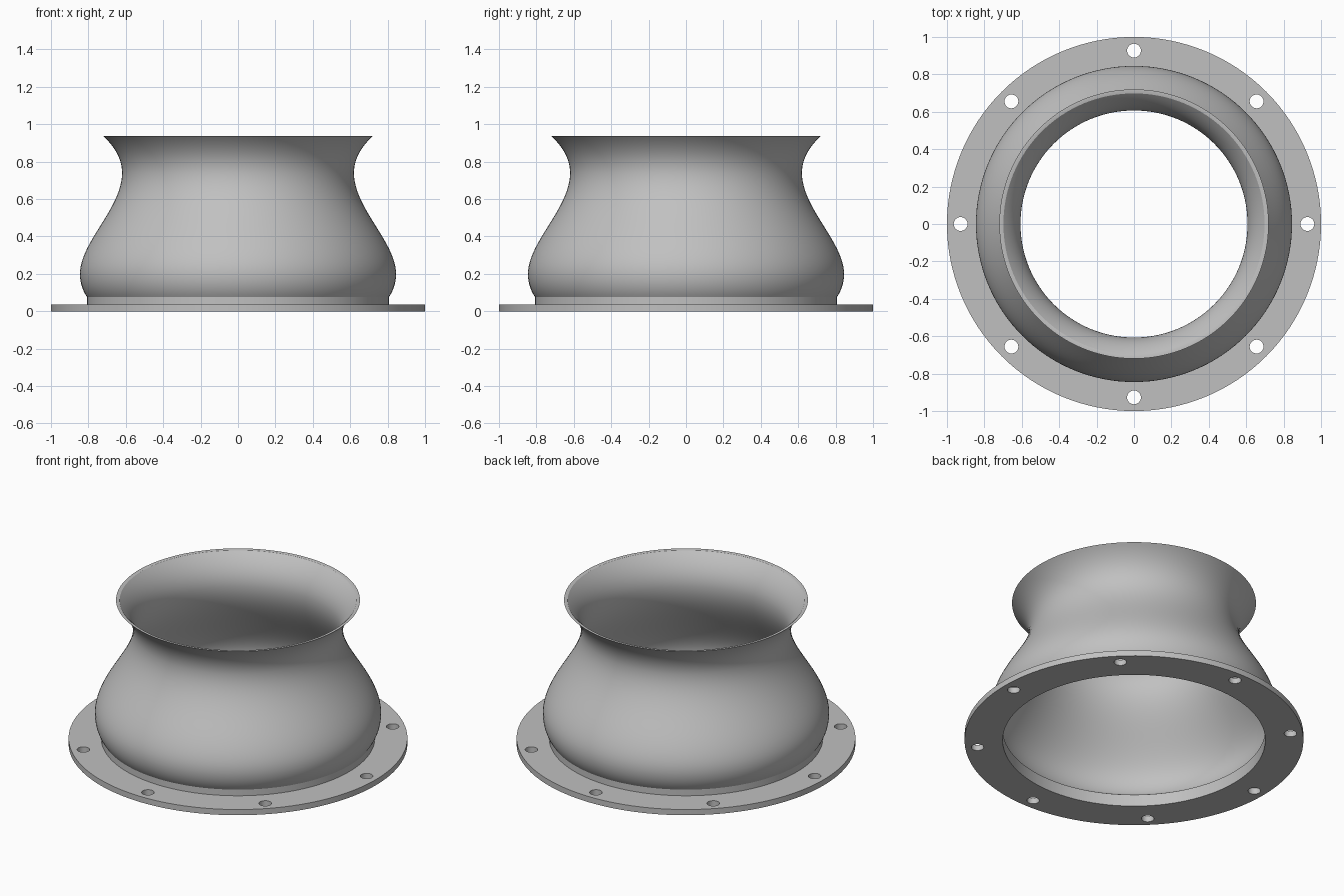
import bpy, bmesh, math
from mathutils import Vector, geometry

cube = bpy.data.objects.get("Cube")
if cube:
    bpy.data.objects.remove(cube, do_unlink=True)

SEGMENTS = 128
FLANGE_TOP = 0.037
COLLAR_TOP = 0.077
RIM_TOP = 0.936
BORE = 0.775
WALL = 0.013

grey = bpy.data.materials.new("cast_grey")
grey.use_nodes = True
colour = (0.53, 0.53, 0.53, 1)
grey.diffuse_color = colour
grey.node_tree.nodes["Principled BSDF"].inputs["Base Color"].default_value = colour


def add_object(name, bm):
    bmesh.ops.recalc_face_normals(bm, faces=bm.faces)
    mesh = bpy.data.meshes.new(name)
    bm.to_mesh(mesh)
    bm.free()
    mesh.materials.append(grey)
    obj = bpy.data.objects.new(name, mesh)
    bpy.context.collection.objects.link(obj)
    return obj


def revolve(name, profile):
    """Turn a closed (radius, z) outline around the z axis."""
    bm = bmesh.new()
    rings = []
    for i in range(SEGMENTS):
        a = 2 * math.pi * i / SEGMENTS
        rings.append([bm.verts.new((r * math.cos(a), r * math.sin(a), z)) for r, z in profile])
    n = len(profile)
    for i in range(SEGMENTS):
        here, there = rings[i], rings[(i + 1) % SEGMENTS]
        for j in range(n):
            k = (j + 1) % n
            bm.faces.new((here[j], there[j], there[k], here[k]))
    return add_object(name, bm)


def activate(obj):
    bpy.ops.object.select_all(action='DESELECT')
    obj.select_set(True)
    bpy.context.view_layer.objects.active = obj


# Outer curve of the bell: belly, waist and flared rim
spans = [
    ((0.808, COLLAR_TOP), (0.83, 0.11), (0.845, 0.15), (0.845, 0.2), 10),
    ((0.845, 0.2), (0.845, 0.37), (0.62, 0.55), (0.62, 0.74), 24),
    ((0.62, 0.74), (0.62, 0.82), (0.665, 0.885), (0.72, RIM_TOP), 14),
]
outer = []
for a, b, c, d, steps in spans:
    pts = geometry.interpolate_bezier(Vector(a), Vector(b), Vector(c), Vector(d), steps)
    outer += [Vector(p[:2]) for p in pts][1 if outer else 0:]

# Inner curve: the same line moved inward by the wall thickness
inner = []
for i, p in enumerate(outer):
    t = (outer[min(i + 1, len(outer) - 1)] - outer[max(i - 1, 0)]).normalized()
    q = p + Vector((-t.y, t.x)) * WALL
    inner.append((q.x, min(q.y, RIM_TOP)))
inner[0] = (BORE, COLLAR_TOP)

# Bell with its short straight collar
bell = revolve("bell_body", [(BORE, FLANGE_TOP), (0.808, FLANGE_TOP)]
               + [tuple(p) for p in outer] + inner[::-1])

# Mounting flange
flange = revolve("mounting_flange", [(BORE, 0), (1, 0), (1, FLANGE_TOP), (BORE, FLANGE_TOP)])

# Eight bolt holes
bm = bmesh.new()
for i in range(8):
    a = i * math.pi / 4
    made = bmesh.ops.create_cone(bm, cap_ends=True, segments=32, radius1=0.037, radius2=0.037, depth=0.2)
    bmesh.ops.translate(bm, verts=made["verts"], vec=(0.927 * math.cos(a), 0.927 * math.sin(a), 0))
cutter = add_object("bolt_hole_cutter", bm)
cutter.hide_render = True
cut = flange.modifiers.new("bolt_holes", 'BOOLEAN')
cut.object = cutter
cut.solver = 'EXACT'
activate(flange)
bpy.ops.object.modifier_apply(modifier=cut.name)
bpy.data.objects.remove(cutter, do_unlink=True)

for obj in (bell, flange):
    activate(obj)
    bpy.ops.object.shade_smooth_by_angle(angle=math.radians(30))
